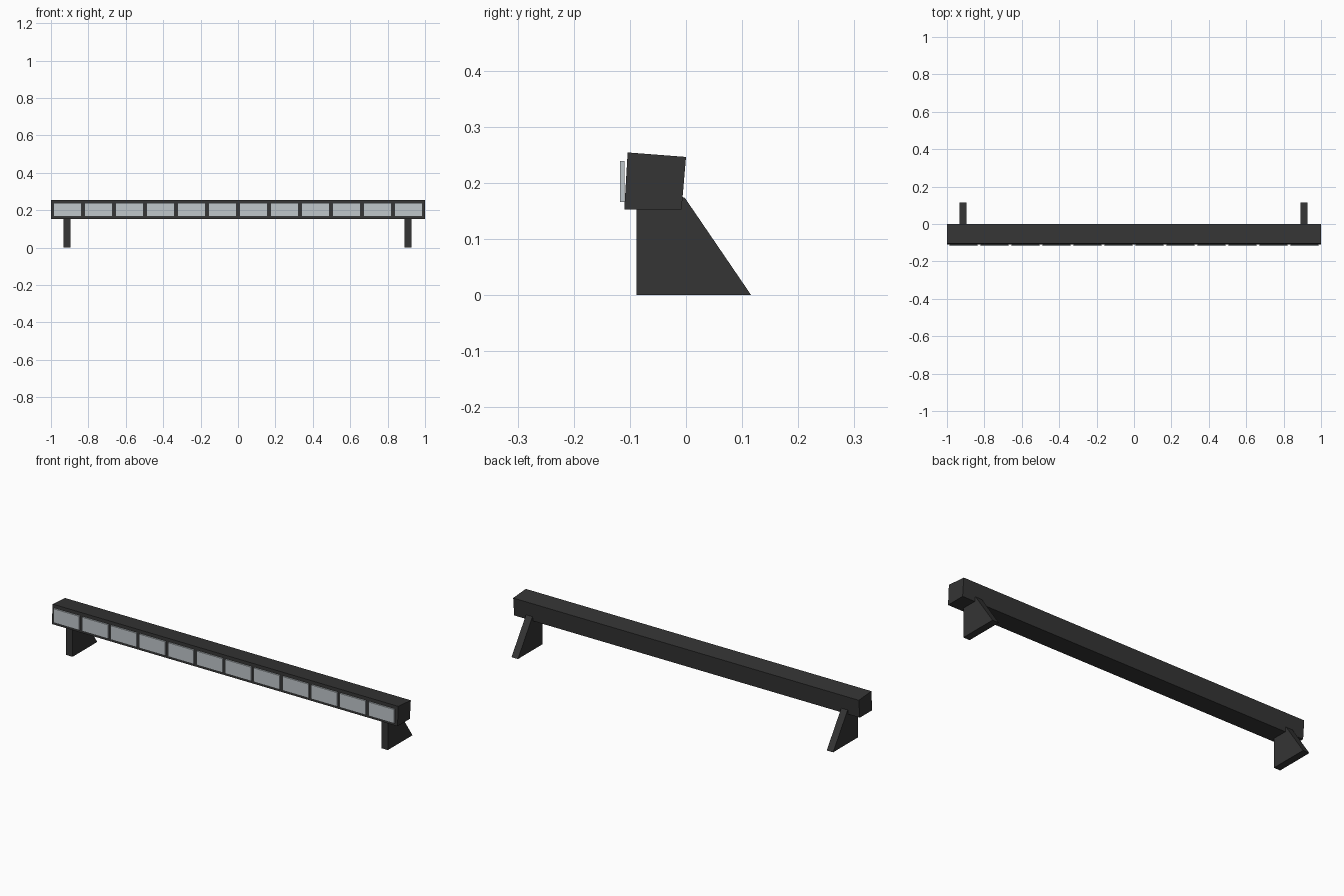
import bpy
import bmesh

cube = bpy.data.objects.get("Cube")
if cube:
    bpy.data.objects.remove(cube, do_unlink=True)


def make_material(name, color):
    mat = bpy.data.materials.new(name)
    mat.use_nodes = True
    mat.diffuse_color = color
    mat.node_tree.nodes["Principled BSDF"].inputs["Base Color"].default_value = color
    return mat


def extrude_profile(name, profile, x_center, width, mat):
    """Solid made by sweeping a closed (y, z) profile along x."""
    bm = bmesh.new()
    x0 = x_center - width / 2
    face = bm.faces.new([bm.verts.new((x0, y, z)) for y, z in profile])
    result = bmesh.ops.extrude_face_region(bm, geom=[face])
    moved = [v for v in result["geom"] if isinstance(v, bmesh.types.BMVert)]
    bmesh.ops.translate(bm, vec=(width, 0, 0), verts=moved)
    bmesh.ops.recalc_face_normals(bm, faces=bm.faces)
    mesh = bpy.data.meshes.new(name)
    bm.to_mesh(mesh)
    bm.free()
    mesh.materials.append(mat)
    obj = bpy.data.objects.new(name, mesh)
    bpy.context.collection.objects.link(obj)
    return obj


dark = make_material("charcoal", (0.035, 0.035, 0.035, 1))
lens = make_material("pale_grey_lens", (0.53, 0.57, 0.60, 1))

# Long housing with a slightly leaning section
housing_profile = [(-0.11, 0.152), (-0.008, 0.152), (0.0, 0.246), (-0.104, 0.254)]
extrude_profile("housing", housing_profile, 0, 2.0, dark)

# Wedge-shaped feet, sloping down to the back
foot_profile = [(-0.088, 0), (0.116, 0), (-0.002, 0.173), (-0.02, 0.18), (-0.088, 0.18)]
for side, x in (("left", 0.91), ("right", -0.914)):
    extrude_profile(side + "_foot", foot_profile, x, 0.037, dark)

# Row of upright lens panels along the front
count, pitch = 12, 0.1657
lens_profile = [(-0.118, 0.166), (-0.11, 0.166), (-0.11, 0.239), (-0.118, 0.239)]
for i in range(count):
    x = (i - (count - 1) / 2) * pitch
    extrude_profile(f"lens_panel_{i + 1}", lens_profile, x, 0.15, lens)
